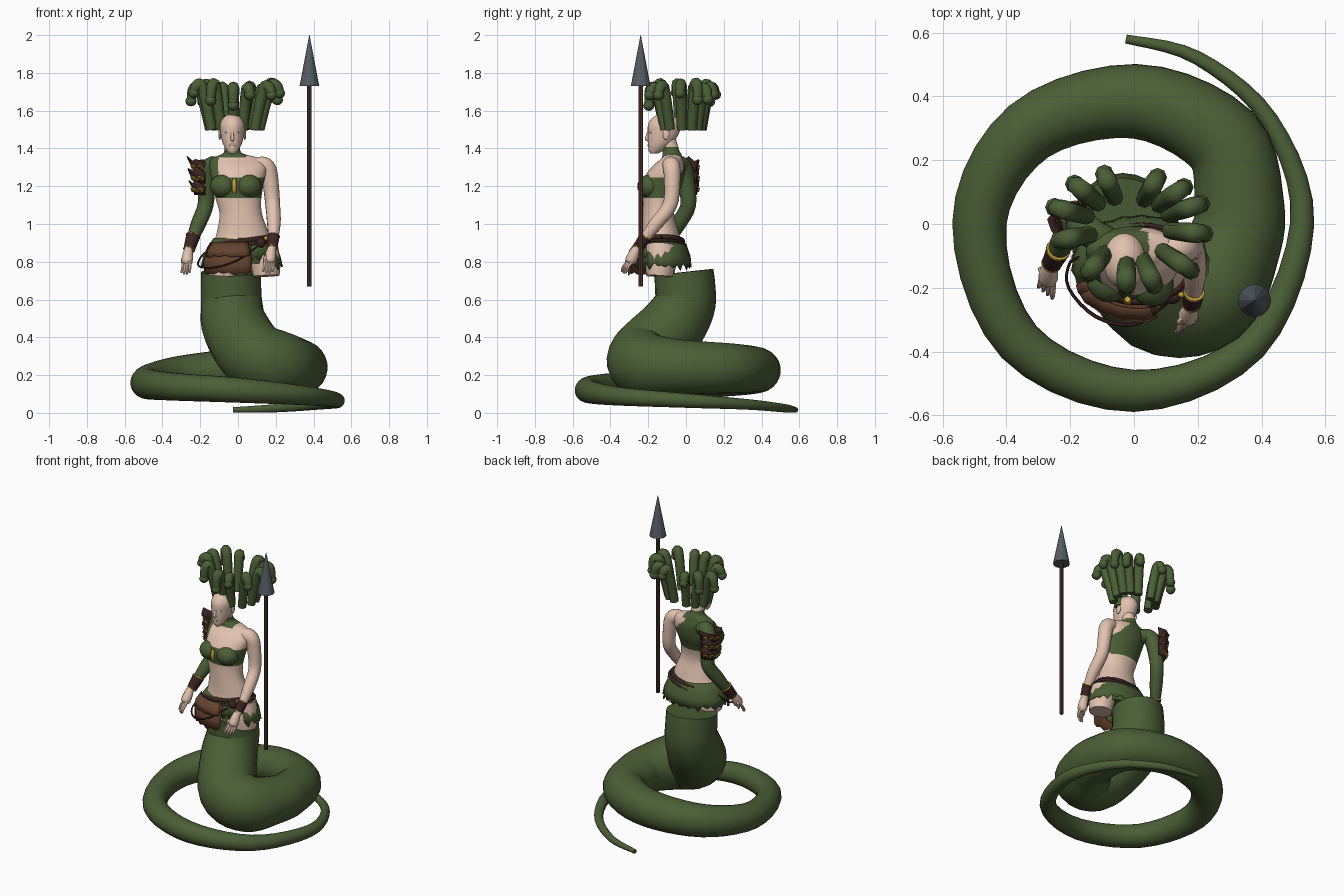
import bpy, bmesh, math, random
from mathutils import Vector, Matrix

if "Cube" in bpy.data.objects:
    bpy.data.objects.remove(bpy.data.objects["Cube"])
random.seed(4)

def mat(name, c):
    m = bpy.data.materials.new(name)
    m.diffuse_color = (*c, 1)
    m.use_nodes = True
    m.node_tree.nodes["Principled BSDF"].inputs["Base Color"].default_value = m.diffuse_color
    return m

GREEN = mat("scale_green", (0.07, 0.112, 0.037))
SKIN = mat("skin", (0.76, 0.54, 0.43))
LEATHER = mat("brown_leather", (0.13, 0.055, 0.028))
DARK = mat("dark_leather", (0.045, 0.018, 0.016))
GOLD = mat("gold", (0.5, 0.33, 0.04))
WOOD = mat("shaft_wood", (0.09, 0.043, 0.03))
STEEL = mat("steel", (0.09, 0.11, 0.125))

def finish(name, bm, material, angle=0.8):
    bmesh.ops.recalc_face_normals(bm, faces=bm.faces)
    me = bpy.data.meshes.new(name)
    bm.to_mesh(me)
    bm.free()
    me.materials.append(material)
    me.shade_smooth()
    me.set_sharp_from_angle(angle=angle)
    ob = bpy.data.objects.new(name, me)
    bpy.context.collection.objects.link(ob)
    return ob

def spline(pts, sub):
    """Catmull-Rom through tuples of any length."""
    if sub < 2:
        return [tuple(p) for p in pts]
    out = []
    for i in range(len(pts) - 1):
        a, b, c, d = pts[max(i - 1, 0)], pts[i], pts[i + 1], pts[min(i + 2, len(pts) - 1)]
        for k in range(sub):
            t = k / sub
            out.append(tuple(q + 0.5 * t * (r - p + t * (2*p - 5*q + 4*r - s + t * (3*(q - r) + s - p)))
                             for p, q, r, s in zip(a, b, c, d)))
    return out + [tuple(pts[-1])]

def skin_rings(bm, rings):
    n = len(rings[0])
    for a, b in zip(rings, rings[1:]):
        for j in range(n):
            bm.faces.new((a[j], a[(j + 1) % n], b[(j + 1) % n], b[j]))
    bm.faces.new(rings[0])
    bm.faces.new(rings[-1])

def tube(name, pts, material, sides=10, sub=4, angle=0.8):
    """Round sweep through (x, y, z, radius) points."""
    P = spline(pts, sub)
    C = [Vector(p[:3]) for p in P]
    bm, rings, u = bmesh.new(), [], None
    for i, p in enumerate(P):
        t = (C[min(i + 1, len(C) - 1)] - C[max(i - 1, 0)]).normalized()
        if u is None:
            u = Vector((0, 1, 0)) if abs(t.y) < 0.8 else Vector((1, 0, 0))
        u = (u - t * u.dot(t)).normalized()
        v = t.cross(u)
        rings.append([bm.verts.new(C[i] + max(p[3], 0.0005) * (u * math.cos(k) + v * math.sin(k)))
                      for k in (2 * math.pi * j / sides for j in range(sides))])
    skin_rings(bm, rings)
    return finish(name, bm, material, angle)

def loft(name, rows, material, sides=24, sub=4):
    """Stacked ellipses (cx, cy, z, rx, ry)."""
    bm = bmesh.new()
    rings = [[bm.verts.new((x + rx * math.cos(2*math.pi*j/sides), y + ry * math.sin(2*math.pi*j/sides), z))
              for j in range(sides)] for x, y, z, rx, ry in spline(rows, sub)]
    skin_rings(bm, rings)
    return finish(name, bm, material)

def ball(name, c, r, material, seg=14):
    bm = bmesh.new()
    bmesh.ops.create_uvsphere(bm, u_segments=seg, v_segments=seg // 2 + 2, radius=1,
                              matrix=Matrix.Translation(c) @ Matrix.Diagonal((*r, 1)))
    return finish(name, bm, material)

def shell(name, c, a0, a1, n, rows, zig, material, flare=.03):
    """Open curved sheet of (z, rx, ry) rows; last row is ragged."""
    bm, grid = bmesh.new(), []
    for i, (z, rx, ry) in enumerate(rows):
        row = []
        for j in range(n + 1):
            a = math.radians(a0 + (a1 - a0) * j / n)
            dz = zig * ((j % 2) * .6 + random.uniform(-.4, .4)) if i == len(rows) - 1 else 0
            f = 1 + flare * (j % 2) * (i > 0)
            row.append(bm.verts.new((c[0] + rx * f * math.cos(a), c[1] + ry * f * math.sin(a), z + dz)))
        grid.append(row)
    for a, b in zip(grid, grid[1:]):
        for j in range(n):
            bm.faces.new((a[j], a[j + 1], b[j + 1], b[j]))
    ob = finish(name, bm, material)
    ob.modifiers.new("thickness", 'SOLIDIFY').thickness = 0.006
    return ob

# Coiled serpent body, from hips down to the tail tip
tube("serpent_body", [
    (-.037, -.012, .745, .158), (-.037, -.004, .66, .16), (-.033, -.008, .57, .163), (-.015, -.075, .455, .175),
    (.085, -.225, .305, .182), (.225, -.215, .255, .176), (.31, -.07, .245, .15), (.33, .06, .24, .141),
    (.275, .265, .235, .13), (0, .385, .225, .117), (-.33, .29, .195, .102), (-.485, 0, .16, .085),
    (-.36, -.37, .14, .074), (0, -.523, .12, .066), (.37, -.38, .09, .05), (.527, 0, .065, .038),
    (.425, .325, .045, .028), (.2, .52, .025, .022), (-.025, .58, .016, .014)], GREEN, 24, 5)

# Torso, with garment colour chosen by position
torso = loft("torso", [
    (.02, -.13, .79, .145, .10), (.02, -.13, .87, .158, .112), (.025, -.135, .95, .138, .098),
    (.015, -.145, 1.05, .113, .083), (.003, -.14, 1.13, .12, .087), (0, -.125, 1.22, .137, .108),
    (0, -.095, 1.30, .15, .088), (-.01, -.075, 1.345, .13, .058), (-.025, -.075, 1.37, .06, .05),
    (-.03, -.08, 1.39, .042, .044), (-.03, -.095, 1.45, .04, .042)], SKIN, 56, 10)
torso.data.materials.append(GREEN)
for p in torso.data.polygons:
    x, y, z = p.center
    band = 1.14 < z < 1.25
    back = z > 1.13 and y > -.09 and x < .11 - max(0, z - 1.25) and z < 1.405
    shoulder = z > 1.2 and x < -.105
    collar = 1.352 < z < 1.405 and abs(x + .03) < .075
    p.material_index = int(band or back or shoulder or collar or z < .875)
for s, x, y in (("left", -.078, -.178), ("right", .055, -.19)):
    ball(s + "_bust_cup", (x, y, 1.2), (.07, .068, .062), GREEN, 20)
tube("bust_clasp", [(-.02, -.236, 1.165, .010), (-.02, -.243, 1.2, .013), (-.02, -.236, 1.24, .010)], GOLD, 8)

# Head and face
loft("head", [
    (-.03, -.17, 1.372, .016, .018), (-.03, -.158, 1.39, .032, .04), (-.03, -.135, 1.43, .052, .066),
    (-.03, -.12, 1.48, .063, .083), (-.03, -.115, 1.525, .066, .086), (-.03, -.115, 1.56, .05, .066),
    (-.03, -.115, 1.58, .022, .03), (-.03, -.115, 1.584, .004, .005)], SKIN, 24, 4)
tube("nose", [(-.03, -.196, 1.492, .007), (-.03, -.206, 1.46, .009), (-.03, -.207, 1.45, .010), (-.03, -.195, 1.442, .008)], SKIN, 8)
ball("lips", (-.03, -.194, 1.418), (.019, .010, .008), SKIN, 10)
for s in (-1, 1):
    ball("eye", (-.03 + s * .027, -.186, 1.484), (.014, .009, .005), SKIN, 10)
    ball("ear", (-.03 + s * .066, -.105, 1.475), (.008, .018, .03), SKIN, 10)

# Crown of snakes: rise from the scalp, bend outward, hang their heads
tips = [(-.09, .15), (.07, .14), (.15, .11), (.2, .06), (.21, -.03), (.17, -.14), (.06, -.185),
        (-.025, -.19), (-.14, -.15), (-.225, -.05), (-.24, .05), (-.18, .12)]
for i, (tx, ty) in enumerate(tips):
    c, d = Vector((-.02, -.01)), Vector((tx + .02, ty + .01))
    top = 1.735 + random.uniform(-.02, .01)
    drop = random.uniform(.03, .10)
    path = [(.58, 1.5, .027), (.7, 1.62, .029), (.82, top - .02, .031), (.9, top + .002, .031),
            (1.0, top - .015, .029), (1.04, top - drop, .024)]
    tube("hair_snake_%d" % i, [(*(c + d * f), z, r) for f, z, r in path], GREEN, 8, 3)
    ball("hair_snake_head_%d" % i, (*(c + d * 1.04), top - drop), (.03, .03, .028), GREEN, 8)

# Arms
tube("right_arm", [(.07, -.085, 1.30, .04), (.125, -.08, 1.312, .046), (.157, -.075, 1.29, .046), (.172, -.073, 1.22, .043),
                   (.184, -.085, 1.1, .039), (.19, -.16, 1.0, .036), (.185, -.235, .90, .024), (.178, -.26, .86, .023)], SKIN, 14)
tube("left_sleeve", [(-.08, -.05, 1.30, .042), (-.13, -.03, 1.312, .048), (-.157, -.01, 1.28, .05), (-.166, .0, 1.22, .047),
                     (-.172, .012, 1.1, .042), (-.21, -.04, 1.0, .04), (-.25, -.10, .90, .028), (-.262, -.13, .86, .024)], GREEN, 14)

def hand(name, w, tip, spread):
    w, tip, s = Vector(w), Vector(tip), Vector(spread)
    mid = w.lerp(tip, .5)
    tube(name + "_palm", [(*w, .021), (*w.lerp(mid, .5), .029), (*mid, .03), (*w.lerp(tip, .6), .016)], SKIN, 10)
    for k in (-1.5, -.5, .5, 1.5):
        a, b = mid + s * k, tip + s * k * 1.3 + Vector((0, 0, .008 * abs(k)))
        tube(name + "_finger", [(*a, .011), (*(a.lerp(b, .55) - Vector((0, .008, 0))), .009), (*b, .006)], SKIN, 6)
    a = w.lerp(mid, .5)
    tube(name + "_thumb", [(*a, .013), (*(a - s * 2.2 - Vector((0, .012, .02))), .011),
                           (*(a - s * 2.4 - Vector((0, .015, .06))), .006)], SKIN, 6)

hand("right_hand", (.178, -.26, .875), (.158, -.325, .735), (.013, .007, 0))
hand("left_hand", (-.262, -.13, .87), (-.278, -.215, .73), (.011, -.009, 0))

# Bracers with thin gold rims
for s, a, b, r0, r1 in (("right", (.188, -.215, .935), (.18, -.252, .875), .033, .029),
                        ("left", (-.238, -.082, .935), (-.259, -.125, .865), .038, .031)):
    a, b = Vector(a), Vector(b)
    d = (b - a).normalized() * .004
    tube(s + "_bracer", [(*a, r0), (*b, r1)], DARK, 14, 1)
    for p, r in ((a, r0), (b, r1)):
        tube(s + "_bracer_rim", [(*(p - d), r), (*(p + d * .3), r + .0015)], GOLD, 14, 1)

# Three-tier spiked shoulder guard with gold scrolls
for i, z in enumerate((1.275, 1.215, 1.155)):
    k = 1 - .05 * i
    shell("shoulder_plate_%d" % i, (-.172, .003), 70, 270, 6,
          [(z, .054, .05), (z + .035, .066 * k, .055), (z + .055, .09 * k, .06)], .04, DARK, .08)
    for a in (105, 140, 175, 210, 245):
        pts = []
        for da, dz in ((-13, .016), (-5, .034), (8, .03), (11, .016)):
            t, f = math.radians(a + da), 1 + 6 * (dz - .016)
            pts.append((-.172 + .068 * f * math.cos(t), .003 + .06 * f * math.sin(t), z + dz, .0055))
        tube("gold_scroll", pts, GOLD, 5, 2)

# Thigh stubs, ragged skirt and hip leathers
tube("right_thigh", [(.125, -.13, .88, .085), (.145, -.135, .80, .08), (.15, -.14, .725, .07)], SKIN, 16)
tube("left_thigh", [(-.07, -.13, .88, .085), (-.08, -.135, .80, .082), (-.085, -.135, .725, .075)], SKIN, 16)
shell("ragged_skirt", (.02, -.125), -35, 262, 36,
      [(.925, .15, .108), (.88, .178, .128), (.83, .2, .145), (.785, .213, .15)], -.03, GREEN)
shell("front_skirt_strip", (.02, -.13), 262, 325, 8,
      [(.925, .15, .108), (.88, .17, .125), (.835, .18, .135)], -.035, GREEN)
shell("leather_apron", (.01, -.135), 200, 288, 10,
      [(.90, .17, .125), (.86, .19, .145), (.80, .205, .165), (.74, .20, .17)], -.015, LEATHER)
shell("apron_flap", (.01, -.14), 210, 285, 8,
      [(.905, .17, .13), (.86, .20, .157), (.83, .207, .164)], -.012, LEATHER)

def belt(name, z, slope, rx, ry, r, m):
    pts = []
    for j in range(33):
        a = 2 * math.pi * j / 32
        pts.append((.02 + rx * math.cos(a), -.13 + ry * math.sin(a), z + slope * math.cos(a), r))
    tube(name, pts, m, 8, 1)

belt("hip_belt", .91, .022, .153, .112, .013, DARK)
belt("low_belt", .885, .03, .175, .127, .008, DARK)
ball("belt_pouch", (.12, -.23, .90), (.028, .022, .026), DARK, 10)
ball("belt_buckle", (.15, -.222, .925), (.013, .01, .013), GOLD, 8)
tube("hanging_strap", [(.10, -.25, .88, .006), (.0, -.315, .81, .006), (-.12, -.29, .77, .006),
                       (-.205, -.2, .775, .005), (-.2, -.12, .82, .005), (-.15, -.1, .87, .005)], DARK, 6)

# Spear
tube("spear_shaft", [(.378, -.24, .67, .012), (.378, -.24, 1.75, .012)], WOOD, 8, 1, .5)
tube("spear_head", [(.378, -.24, 1.73, .052), (.378, -.24, 2.0, .001)], STEEL, 12, 1, .3)
